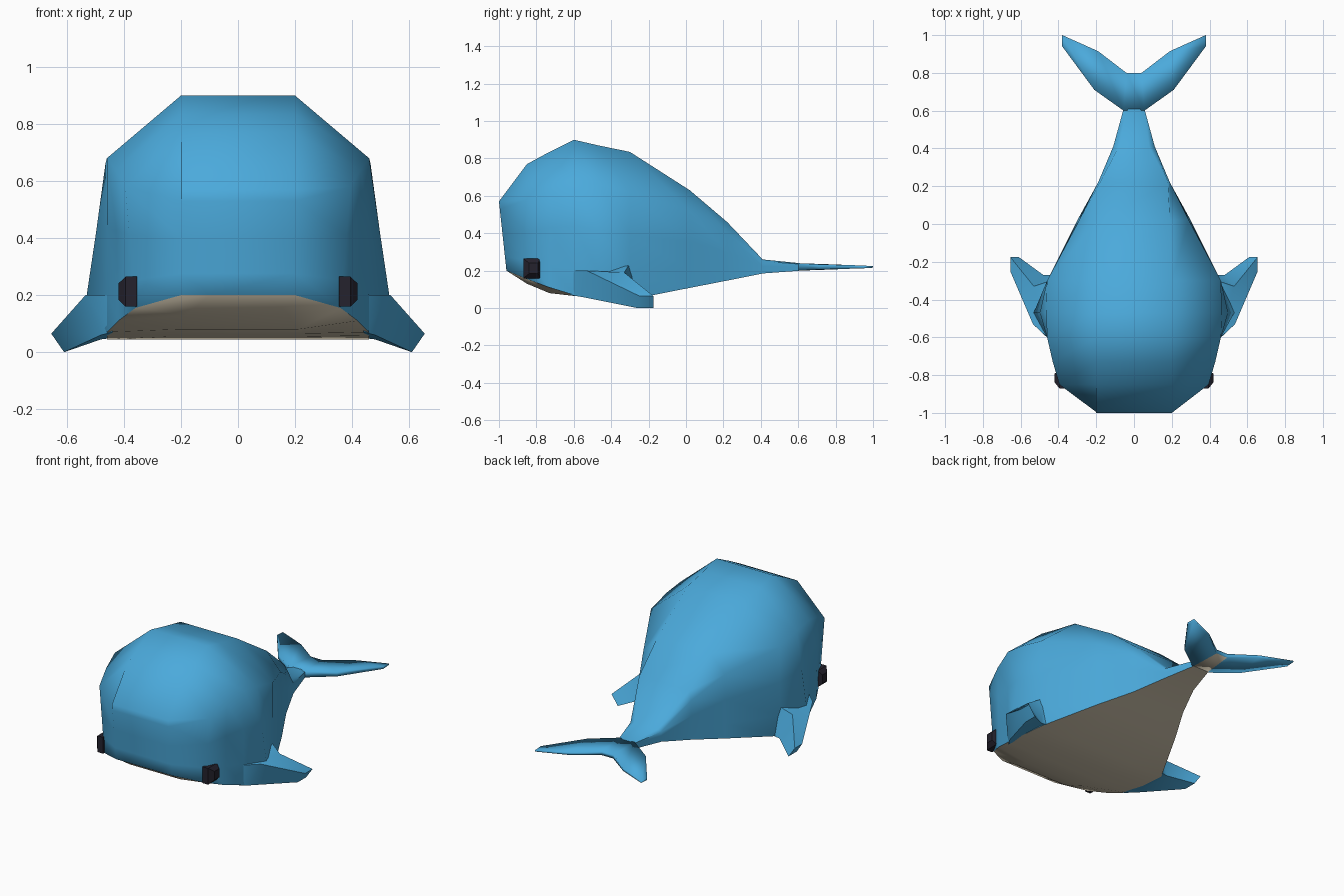
import bpy
import bmesh
import math
from mathutils import Vector

cube = bpy.data.objects.get("Cube")
if cube:
    bpy.data.objects.remove(cube, do_unlink=True)


def material(name, colour):
    mat = bpy.data.materials.new(name)
    mat.use_nodes = True
    mat.diffuse_color = (*colour, 1)
    mat.node_tree.nodes["Principled BSDF"].inputs["Base Color"].default_value = (*colour, 1)
    return mat


blue = material("whale blue", (0.07, 0.40, 0.71))
cream = material("belly cream", (0.70, 0.62, 0.47))
dark = material("eye dark", (0.018, 0.016, 0.026))


def loft(name, rings, materials, belly_rule=None, angle=None):
    """Skin a row of equal rings, cap both ends and shade the result."""
    bm = bmesh.new()
    rows = [[bm.verts.new(p) for p in ring] for ring in rings]
    count = len(rows[0])
    for near, far in zip(rows, rows[1:]):
        for i in range(count):
            j = (i + 1) % count
            face = bm.faces.new((near[i], near[j], far[j], far[i]))
            if belly_rule and belly_rule(i, face):
                face.material_index = 1
    bm.faces.new(rows[0])
    bm.faces.new(rows[-1])
    bmesh.ops.recalc_face_normals(bm, faces=bm.faces[:])
    mesh = bpy.data.meshes.new(name)
    bm.to_mesh(mesh)
    bm.free()
    obj = bpy.data.objects.new(name, mesh)
    bpy.context.collection.objects.link(obj)
    for mat in materials:
        mesh.materials.append(mat)
    if angle:
        bpy.ops.object.select_all(action="DESELECT")
        obj.select_set(True)
        bpy.context.view_layer.objects.active = obj
        bpy.ops.object.shade_smooth_by_angle(angle=math.radians(angle))
    return obj


def flip(points):
    return [Vector((-p[0], p[1], p[2])) for p in points]


# Body stations: y, crown (x, z), shoulder (x, z), belly edge (x, z), belly z, bulge
stations = [
    (-1.0, (.2, .57), (.2, .53), (.2, .2), .2, 0),
    (-.85, (.2, .77), (.395, .58), (.36, .155), .13, 0),
    (-.73, (.2, .835), (.43, .64), (.42, .11), .08, 0),
    (-.6, (.2, .9), (.46, .68), (.46, .07), .065, 0),
    (-.47, (.2, .87), (.465, .66), (.46, .058), .055, .07),
    (-.3, (.2, .835), (.46, .62), (.46, .045), .045, 0),
    (.02, (.19, .63), (.29, .52), (.3, .108), .108, 0),
    (.22, (.18, .46), (.19, .4), (.19, .147), .147, 0),
    (.41, (.08, .26), (.11, .25), (.11, .185), .185, 0),
    (.61, (.03, .24), (.055, .235), (.055, .2), .2, 0),
]


def body_ring(y, crown, shoulder, edge, belly, bulge):
    a = Vector((shoulder[0], y, shoulder[1]))
    b = Vector((edge[0], y, edge[1]))
    out = Vector((bulge, 0, 0))
    half = [Vector((crown[0], y, crown[1])), a,
            a.lerp(b, .4) + out * .5, a.lerp(b, .77) + out, b,
            Vector((b.x * .5, y, belly))]
    return half + flip(half)[::-1]


rings = [body_ring(*s) for s in stations]
# The snout leans back towards the chin
for p in rings[0]:
    p.y += .04 * (.57 - p.z) / .37
loft("body", rings, (blue, cream), lambda i, f: i in (4, 5, 6), 62)


# Tail flukes: leading and trailing edge points with half thicknesses
def fluke_ring(x_lead, y_lead, x_trail, y_trail, thick_lead, thick_trail):
    z = .22
    return [Vector((x_lead, y_lead, z - thick_lead)),
            Vector((x_lead, y_lead, z + thick_lead)),
            Vector((x_trail, y_trail, z + thick_trail)),
            Vector((x_trail, y_trail, z - thick_trail))]


fluke = [fluke_ring(.38, .94, .38, 1, .008, .004),
         fluke_ring(.21, .71, .19, .915, .014, .008),
         fluke_ring(.055, .6, .04, .8, .02, .013)]


def under_root(i, face):
    return i == 3 and abs(face.calc_center_median().x) < .03


loft("tail_flukes", fluke + [flip(r) for r in fluke[::-1]], (blue, cream), under_root, 179)

# Side fins sweep out, back and down from the bulge
fin = [[Vector(p) for p in ring] for ring in (
    [(.44, -.62, .07), (.46, -.6, .2), (.44, -.3, .24), (.44, -.27, .05)],
    [(.48, -.56, .06), (.535, -.53, .2), (.53, -.33, .19), (.48, -.27, .045)],
    [(.61, -.26, 0), (.655, -.25, .065), (.655, -.175, .065), (.61, -.175, 0)])]
loft("left_fin", fin, (blue,), None, 62)
loft("right_fin", [flip(r) for r in fin], (blue,), None, 62)


# Eyes: small blocks with a tapered outer face
def eye_ring(x, size, y):
    return [Vector((x, y + u * size, .212 + v * size * 1.17))
            for u, v in ((-1, -1), (1, -1), (1, 1), (-1, 1))]


eye = [eye_ring(.355, .045, -.825), eye_ring(.395, .045, -.825), eye_ring(.42, .024, -.815)]
loft("left_eye", eye, (dark,))
loft("right_eye", [flip(r) for r in eye], (dark,))
